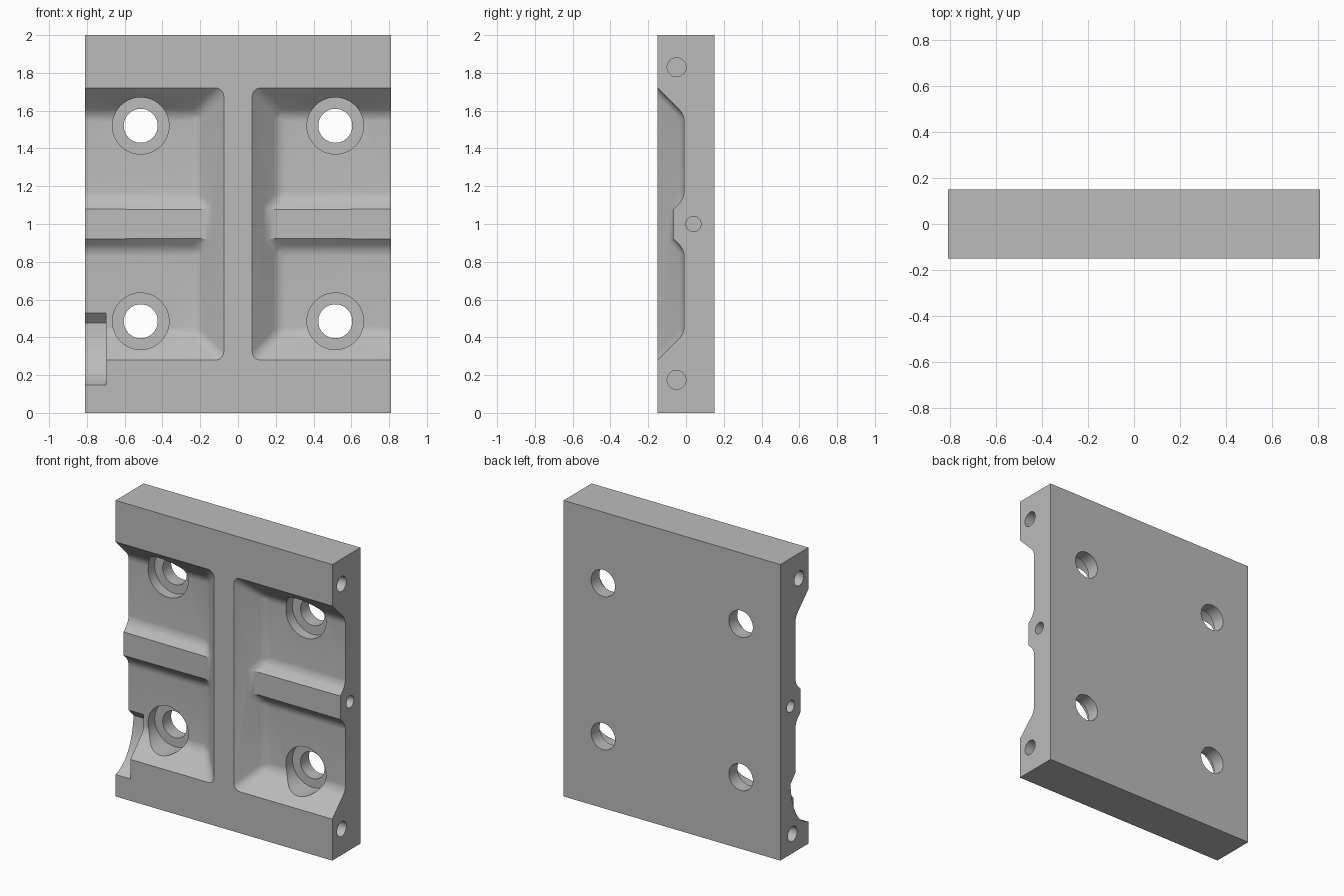
import bpy, bmesh, math
from mathutils import Matrix, Vector

if "Cube" in bpy.data.objects:
    bpy.data.objects.remove(bpy.data.objects["Cube"], do_unlink=True)

HALF_W, HALF_D, HEIGHT = 0.81, 0.15, 2.0

metal = bpy.data.materials.new("machined grey")
metal.use_nodes = True
grey = (0.5, 0.5, 0.5, 1)
metal.diffuse_color = grey
metal.node_tree.nodes["Principled BSDF"].inputs["Base Color"].default_value = grey


def make_object(name, bm):
    bmesh.ops.recalc_face_normals(bm, faces=bm.faces)
    mesh = bpy.data.meshes.new(name)
    bm.to_mesh(mesh)
    bm.free()
    mesh.materials.append(metal)
    obj = bpy.data.objects.new(name, mesh)
    bpy.context.collection.objects.link(obj)
    return obj


def prism(rings):
    """Closed solid between two matching rings of points."""
    bm = bmesh.new()
    a, b = [[bm.verts.new(p) for p in ring] for ring in rings]
    n = len(a)
    bm.faces.new(a)
    bm.faces.new(b)
    for i in range(n):
        j = (i + 1) % n
        bm.faces.new((a[i], a[j], b[j], b[i]))
    bmesh.ops.recalc_face_normals(bm, faces=bm.faces)
    return bm, a, b


def cylinder(name, start, end, radius, sides=48):
    start, end = Vector(start), Vector(end)
    axis = end - start
    turn = axis.to_track_quat('Z', 'Y').to_matrix().to_4x4()
    bm = bmesh.new()
    bmesh.ops.create_cone(bm, cap_ends=True, segments=sides, radius1=radius,
                          radius2=radius, depth=axis.length,
                          matrix=Matrix.Translation((start + end) / 2) @ turn)
    return make_object(name, bm)


# Sloped pocket with a cross rib, filleted along its inner corners
def pocket(side):
    profile = [(-0.2, 0.23), (-0.01, 0.42), (-0.01, 0.865), (-0.065, 0.92),
               (-0.065, 1.08), (-0.01, 1.135), (-0.01, 1.58), (-0.2, 1.77)]
    inner = [(side * (0.225 + y), y, z) for y, z in profile]
    outer = [(side * 0.95, y, z) for y, z in profile]
    bm, a, b = prism((inner, outer))
    last = len(a) - 1
    pairs = [(a[i], a[i + 1]) for i in range(last)]
    pairs += [(a[i], b[i]) for i in (1, 2, 5, 6)]
    edges = [bm.edges.get(p) for p in pairs]
    bmesh.ops.bevel(bm, geom=edges, offset=0.036, offset_type='OFFSET',
                    segments=6, profile=0.5, affect='EDGES')
    return make_object("pocket_cutter", bm)


# Main plate
bm = bmesh.new()
bmesh.ops.create_cube(bm, size=1, matrix=Matrix.Translation((0, 0, HEIGHT / 2))
                      @ Matrix.Diagonal((2 * HALF_W, 2 * HALF_D, HEIGHT, 1)))
plate = make_object("mounting_plate", bm)

cutters = [pocket(1), pocket(-1)]

# Counterbored bolt holes
for x in (-0.515, 0.515):
    for z in (0.485, 1.52):
        cutters.append(cylinder("counterbore_cutter", (x, -0.3, z), (x, 0.06, z), 0.15))
        cutters.append(cylinder("bolt_hole_cutter", (x, -0.25, z), (x, 0.3, z), 0.09))

# Blind holes in the side edges
for side, low in ((1, (-0.05, 0.175)), (-1, (0.02, 0.13))):
    for (y, z), r in (((-0.05, 1.83), 0.05), ((0.04, 1.0), 0.04), (low, 0.05)):
        cutters.append(cylinder("edge_hole_cutter", (side * 0.9, y, z),
                                (side * 0.5, y, z), r, 32))

# Curved finger notch at the lower edge
arc = [(-0.2, 0.13), (-0.15, 0.148), (-0.1, 0.17), (-0.053, 0.205), (-0.02, 0.25),
       (0.005, 0.3), (0.025, 0.36), (0.037, 0.42), (0.041, 0.475),
       (-0.01, 0.53), (-0.2, 0.53)]
bm, _, _ = prism([[(x, y, z) for y, z in arc] for x in (-0.9, -0.7)])
cutters.append(make_object("notch_cutter", bm))

# Cut everything out of the plate
bpy.context.view_layer.objects.active = plate
for cutter in cutters:
    mod = plate.modifiers.new("cut", 'BOOLEAN')
    mod.operation = 'DIFFERENCE'
    mod.solver = 'EXACT'
    mod.object = cutter
    bpy.ops.object.modifier_apply(modifier=mod.name)
    bpy.data.objects.remove(cutter, do_unlink=True)

# Smooth fillets and bores, crisp machined edges
for obj in bpy.context.selected_objects:
    obj.select_set(False)
plate.select_set(True)
bpy.ops.object.shade_smooth_by_angle(angle=math.radians(25))
